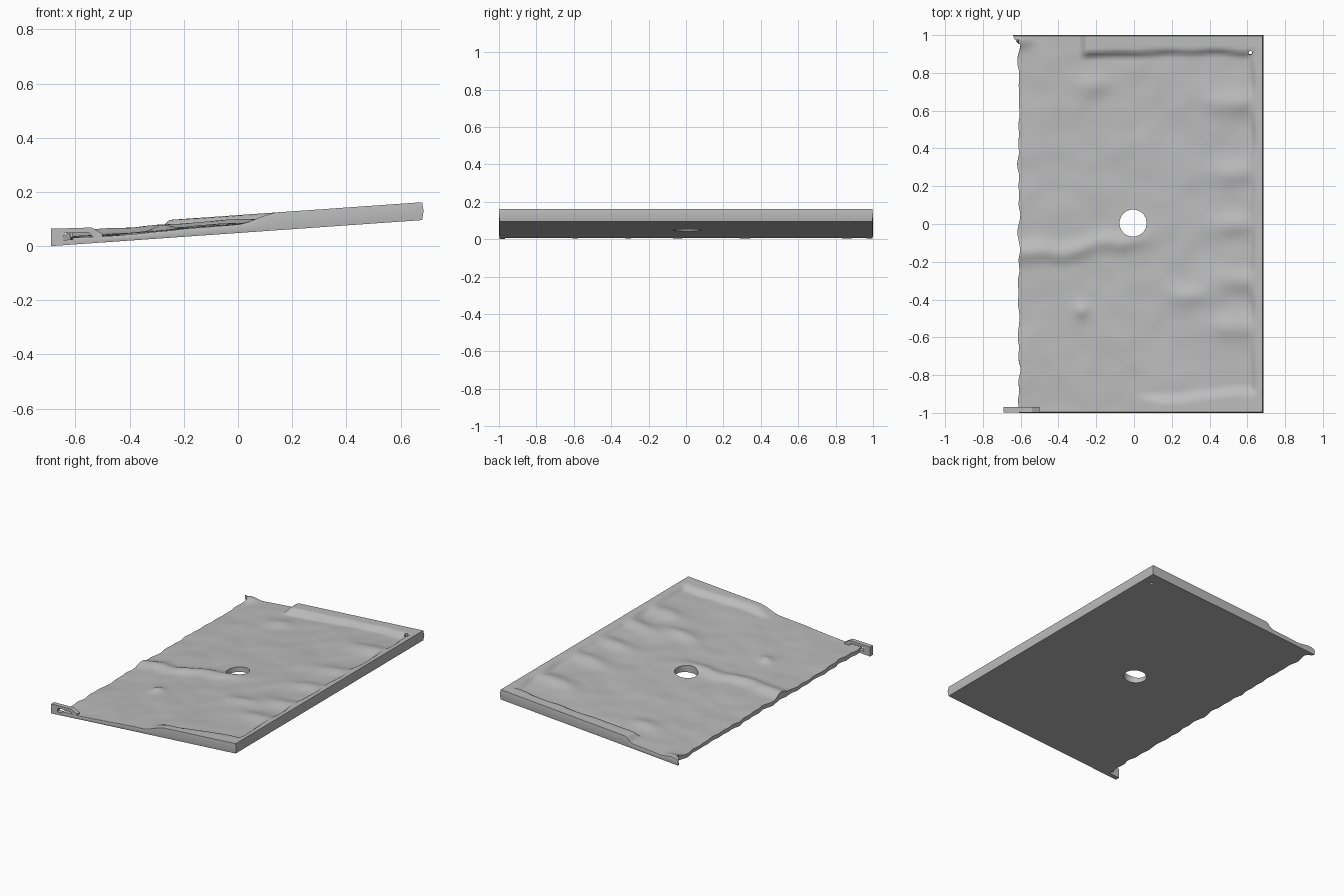
import bpy
import bmesh
import math
from mathutils import Vector, noise

cube = bpy.data.objects.get("Cube")
if cube:
    bpy.data.objects.remove(cube, do_unlink=True)

grey = bpy.data.materials.new("stone grey")
grey.use_nodes = True
grey.diffuse_color = (0.5, 0.5, 0.5, 1)
grey.node_tree.nodes["Principled BSDF"].inputs["Base Color"].default_value = (0.5, 0.5, 0.5, 1)

RIGHT, LEFT, FULL, HOLE = 0.68, -0.61, 0.066, 0.072


def base(x):
    """Height of the tilted underside."""
    return 0.07 * (x + 0.69)


def ramp(a, b, v):
    t = min(1, max(0, (v - a) / (b - a)))
    return t * t * (3 - 2 * t)


def wobble(x, y, scale, seed=0):
    return noise.noise(Vector((x * scale, y * scale, seed)))


def left_edge(y):
    edge = LEFT + 0.018 * wobble(0, y, 11, 3)
    return edge - 0.03 * ramp(0.95, 0.99, y)


def bump(x, y, cx, cy, rx, ry, height):
    return height * math.exp(-((x - cx) / rx) ** 2 - ((y - cy) / ry) ** 2)


def thickness(x, y):
    # Worn floor, thinner towards the broken left side
    h = 0.027 + 0.013 * ramp(-0.6, 0.5, x)
    h += 0.007 * wobble(x, y, 3.5) + 0.004 * wobble(x, y, 9, 5)
    # Wandering ridge from the broken edge to the hole
    crest = -0.15 + 0.06 * ramp(-0.4, -0.1, x) + 0.02 * wobble(x, 0, 7)
    h += 0.022 * math.exp(-((y - crest) / 0.05) ** 2) * (1 - ramp(-0.05, 0.15, x))
    # Lumps heaped against the right rim
    for cy in (0.6, 0.22, -0.06, -0.35, -0.6):
        h += bump(x, y, 0.55, cy + 0.05, 0.17, 0.06, 0.018)
    h += bump(x, y, -0.22, 0.74, 0.1, 0.06, 0.018)
    h += bump(x, y, -0.28, -0.46, 0.04, 0.04, 0.018)
    h += bump(x, y, 0.3, -0.38, 0.1, 0.05, 0.015)
    h += bump(x, y, -0.6, 0.98, 0.06, 0.04, 0.02)
    # Unbroken rims on the right, back and front
    n = 0.02 * wobble(x, y, 5, 8)
    right = ramp(0.61, 0.65, x + n)
    back = ramp(0.89, 0.93, y + n) * ramp(-0.29, -0.25, x)
    front = ramp(0.9, 0.95, -y + n + 0.04 * ramp(0.2, 0.6, x)) * ramp(0, 0.15, x)
    rim = max(right, back, front)
    h = min(h, FULL)
    return h + (FULL - h) * rim


def finish(obj, angle):
    obj.data.materials.append(grey)
    bpy.ops.object.select_all(action="DESELECT")
    obj.select_set(True)
    bpy.context.view_layer.objects.active = obj
    bpy.ops.object.shade_smooth_by_angle(angle=math.radians(angle))


def make_object(name, bm, angle):
    bmesh.ops.recalc_face_normals(bm, faces=bm.faces)
    mesh = bpy.data.meshes.new(name)
    bm.to_mesh(mesh)
    bm.free()
    obj = bpy.data.objects.new(name, mesh)
    bpy.context.collection.objects.link(obj)
    finish(obj, angle)
    return obj


# Slab outline with ragged left side
bm = bmesh.new()
bmesh.ops.create_grid(bm, x_segments=84, y_segments=120, size=1)
for v in bm.verts:
    lo = left_edge(v.co.y)
    v.co.x = lo + (RIGHT - lo) * (v.co.x + 1) / 2

# Central hole and tiny corner hole
for cx, cy, r in ((-0.005, 0.005, HOLE), (0.615, 0.91, 0.012)):
    centre = Vector((cx, cy, 0))
    gone = [f for f in bm.faces if (f.calc_center_median() - centre).length < r]
    bmesh.ops.delete(bm, geom=gone, context="FACES")
    for v in bm.verts:
        d = v.co - centre
        if v.is_boundary and d.length < r + 0.04:
            v.co = centre + d.normalized() * r

# Walls: bulge slightly at mid height, then close with the underside
top = list(bm.verts)
outline = [e for e in bm.edges if e.is_boundary]
copy = bmesh.ops.duplicate(bm, geom=bm.faces[:] + bm.edges[:] + bm.verts[:])
under = [g for g in copy["geom"] if isinstance(g, bmesh.types.BMVert)]
twin = copy["vert_map"]
middle = {}
for e in outline:
    for v in e.verts:
        if v not in middle:
            p = v.co.copy()
            p.z = base(p.x) + thickness(p.x, p.y) * 0.5
            if p.x > RIGHT - 0.001:
                p.x += 0.005
            if abs(p.y) > 0.999:
                p.y *= 1.0
            middle[v] = bm.verts.new(p)
for v in under:
    v.co.z = base(v.co.x)
    v.co.y *= 0.996
for v in top:
    x, y = v.co.x, v.co.y
    v.co.z = base(x) + thickness(x, y)
    v.co.y *= 0.996
for e in outline:
    a, b = e.verts
    bm.faces.new((a, b, middle[b], middle[a]))
    bm.faces.new((middle[a], middle[b], twin[b], twin[a]))
make_object("worn_slab", bm, 50)

# Leftover loop of the rim at the front left corner
outer = ((-0.69, 0), (-0.5, 0), (-0.5, 0.032), (-0.54, 0.058), (-0.69, 0.064))
inner = ((-0.645, 0.02), (-0.54, 0.014), (-0.535, 0.024), (-0.55, 0.04), (-0.64, 0.045))
bm = bmesh.new()
rings = []
for y in (-0.998, -0.968):
    for profile in (outer, inner):
        rings.append([bm.verts.new((x, y, base(x) + z)) for x, z in profile])
front_out, front_in, back_out, back_in = rings
for r, s in ((front_out, front_in), (back_out, back_in),
             (front_out, back_out), (front_in, back_in)):
    for i in range(len(r)):
        j = (i + 1) % len(r)
        bm.faces.new((r[i], r[j], s[j], s[i]))
make_object("corner_loop", bm, 30)

# Small upturned splinter at the back left corner
bm = bmesh.new()
bmesh.ops.create_cone(bm, cap_ends=True, segments=5, radius1=0.02, radius2=0.006, depth=0.05)
for v in bm.verts:
    v.co = Vector((-0.61 - v.co.z * 0.4 + v.co.x, 0.97 + v.co.y, 0.035 + v.co.z))
make_object("corner_splinter", bm, 30)
